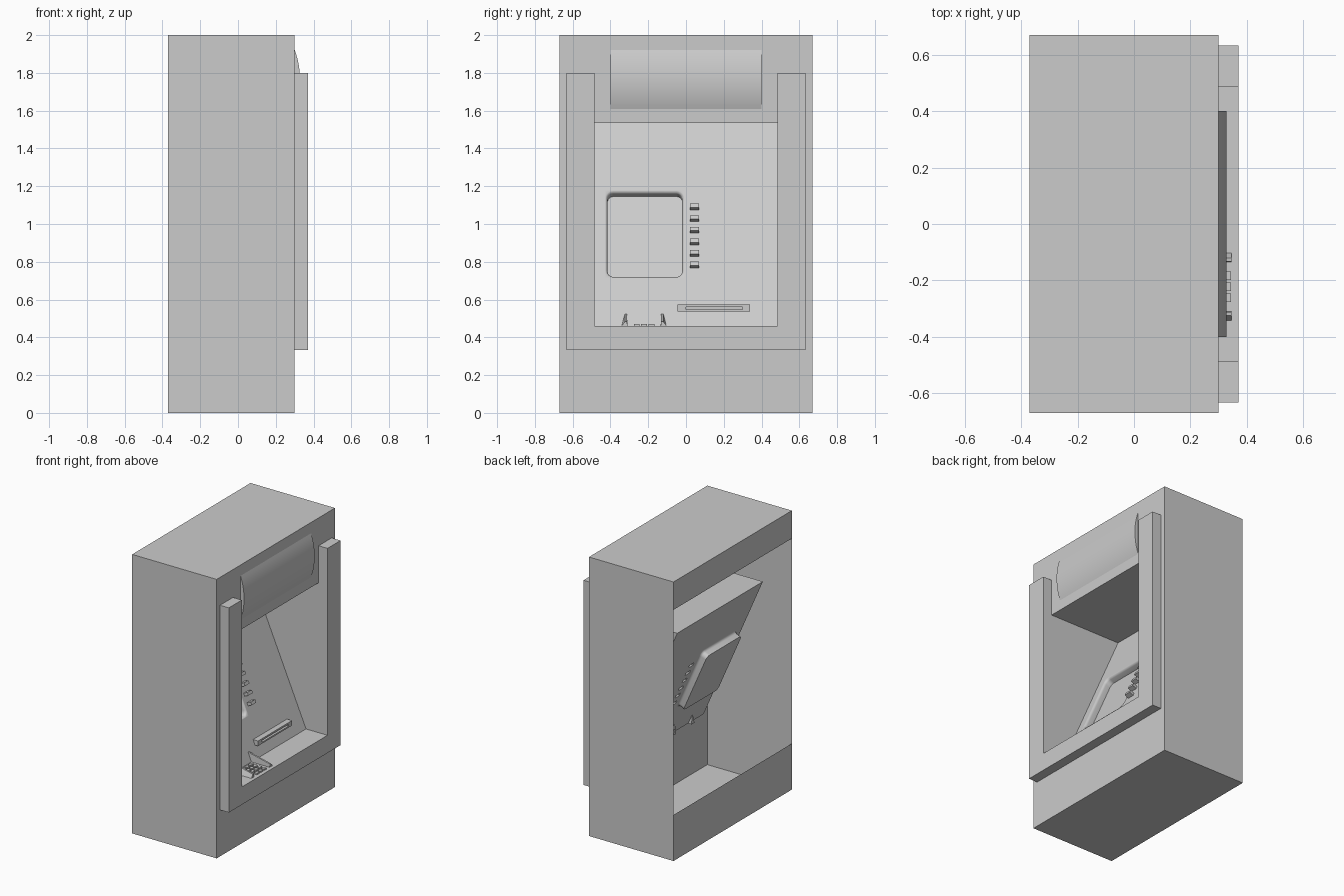
import bpy, bmesh, math
from mathutils import Vector

if "Cube" in bpy.data.objects:
    bpy.data.objects.remove(bpy.data.objects["Cube"])

GREY = bpy.data.materials.new("light grey")
GREY.diffuse_color = (0.6, 0.6, 0.6, 1)
GREY.use_nodes = True
GREY.node_tree.nodes["Principled BSDF"].inputs["Base Color"].default_value = GREY.diffuse_color


def make(name, verts, faces, smooth=False, solid=False):
    """Mesh object from points and faces; doubles merged."""
    bm = bmesh.new()
    vs = [bm.verts.new(v) for v in verts]
    for f in faces:
        bm.faces.new([vs[i] for i in f])
    bmesh.ops.remove_doubles(bm, verts=bm.verts, dist=1e-5)
    if solid:
        bmesh.ops.recalc_face_normals(bm, faces=bm.faces)
    me = bpy.data.meshes.new(name)
    bm.to_mesh(me)
    bm.free()
    me.materials.append(GREY)
    ob = bpy.data.objects.new(name, me)
    bpy.context.collection.objects.link(ob)
    if smooth:
        bpy.ops.object.select_all(action='DESELECT')
        ob.select_set(True)
        bpy.context.view_layer.objects.active = ob
        bpy.ops.object.shade_smooth_by_angle(angle=math.radians(40))
    return ob


def prism(name, a, b, smooth=False):
    """Closed solid between two matching outlines."""
    n = len(a)
    faces = [(i, (i + 1) % n, n + (i + 1) % n, n + i) for i in range(n)]
    faces += [tuple(range(n))[::-1], tuple(range(n, 2 * n))]
    return make(name, a + b, faces, smooth, True)


def box(name, x0, x1, y0, y1, z0, z1):
    def ring(x):
        return [(x, y0, z0), (x, y1, z0), (x, y1, z1), (x, y0, z1)]
    return prism(name, ring(x0), ring(x1))


def sheet(name, place, border, holes):
    """Thin wall in (y, z) with rectangular holes (y0, y1, z0, z1)."""
    rects = [border] + holes
    ys = sorted({v for r in rects for v in r[:2]})
    zs = sorted({v for r in rects for v in r[2:]})
    verts, faces = [], []
    for y0, y1 in zip(ys, ys[1:]):
        for z0, z1 in zip(zs, zs[1:]):
            cy, cz = (y0 + y1) / 2, (z0 + z1) / 2
            if any(h[0] < cy < h[1] and h[2] < cz < h[3] for h in holes):
                continue
            k = len(verts)
            verts += [place(y0, z0), place(y1, z0), place(y1, z1), place(y0, z1)]
            faces.append((k, k + 1, k + 2, k + 3))
    return make(name, verts, faces)


# Main dimensions
XB, XF, XR = -0.37, 0.30, 0.37          # back, front wall, frame front
W, A = 0.67, 0.485                      # half widths: cabinet, alcove
SHELF, CEIL = 0.46, 1.535               # alcove floor and ceiling
PX0, PX1 = 0.20, -0.27                  # slanted panel x at bottom and top
N = Vector((CEIL - SHELF, 0, PX0 - PX1)).normalized()


def on_panel(y, z, h=0.0):
    x = PX0 + (PX1 - PX0) * (z - SHELF) / (CEIL - SHELF)
    return Vector((x, y, z)) + N * h


# Cabinet shell, open across the middle of the back
c = [(x, y, z) for z in (0, 0.33, 1.8, 2) for x, y in
     ((XB, -W), (XF, -W), (XF, W), (XB, W))]
make("cabinet_shell", c, [(3, 2, 1, 0), (12, 13, 14, 15), (0, 1, 13, 12), (2, 3, 15, 14),
                          (3, 0, 4, 7), (11, 8, 12, 15)])
sheet("cabinet_front", lambda y, z: (XF, y, z), (-W, W, 0, 2), [(-A, A, SHELF, CEIL)])

# Raised U-shaped surround
u = [(-0.632, 1.8), (-0.632, 0.333), (0.632, 0.333), (0.632, 1.8),
     (A, 1.8), (A, SHELF), (-A, SHELF), (-A, 1.8)]
prism("front_surround", [(XF, *p) for p in u], [(XR, *p) for p in u])

# Alcove floor, ceiling and cheeks
prof = [(XR, SHELF), (PX0, SHELF), (PX1, CEIL), (XF, CEIL), (XF, SHELF)]
v = [(x, s * A, z) for s in (-1, 1) for x, z in prof]
make("alcove_lining", v, [(0, 5, 6, 1), (3, 2, 7, 8), (1, 2, 3, 4), (9, 8, 7, 6)])

# Slanted control panel with openings for the screen and buttons
screen = (-0.427, -0.008, 0.713, 1.177)
buttons = [(0.02, 0.07, 0.767 + 0.0615 * i, 0.787 + 0.0615 * i) for i in range(6)]
sheet("control_panel", on_panel, (-A, A, SHELF, CEIL), [screen] + buttons)

# Side buttons, hollow behind
for y0, y1, z0, z1 in buttons:
    q = ((y0, z0), (y1, z0), (y1, z1), (y0, z1))
    make("side_button", [on_panel(y, z, h) for h in (0, 0.033) for y, z in q],
         [(0, 1, 5, 4), (1, 2, 6, 5), (2, 3, 7, 6), (3, 0, 4, 7), (4, 5, 6, 7)])


# Recessed screen with a soft rim and rounded corners
def rounded(inset, r, h, steps=6):
    y0, y1, z0, z1 = screen
    pts = []
    for cy, cz, a0 in ((y1 - inset - r, z1 - inset - r, 0), (y0 + inset + r, z1 - inset - r, 90),
                       (y0 + inset + r, z0 + inset + r, 180), (y1 - inset - r, z0 + inset + r, 270)):
        for i in range(steps + 1):
            a = math.radians(a0 + 90 * i / steps)
            pts.append(on_panel(cy + r * math.cos(a), cz + r * math.sin(a), h))
    return pts


rings = [rounded(0, 0, 0), rounded(0.001, 0.04, 0), rounded(0.005, 0.037, -0.003),
         rounded(0.01, 0.032, -0.008), rounded(0.012, 0.03, -0.016), rounded(0.012, 0.03, -0.05)]
n = len(rings[0])
faces = []
for k in range(len(rings) - 1):
    for i in range(n):
        j = (i + 1) % n
        if k == 0 and i % 7 == 6:       # straight edge of the square opening
            faces.append((i, j, n + j, n + i))
        elif k == 0:                    # fan from the square corner
            faces.append((i - i % 7, n + j, n + i))
        else:
            faces.append((k * n + i, k * n + j, (k + 1) * n + j, (k + 1) * n + i))
faces.append(tuple(range((len(rings) - 1) * n, len(rings) * n)))
make("screen_recess", [p for r in rings for p in r], faces, True)

# Card slot with a recessed mouth
loops = [(0.12, -0.045, 0.34, 0.537, 0.573), (0.19, -0.045, 0.34, 0.537, 0.573),
         (0.19, 0.0, 0.30, 0.548, 0.561), (0.172, 0.0, 0.30, 0.548, 0.561)]
v, faces = [], [(12, 13, 14, 15)]
for x, y0, y1, z0, z1 in loops:
    v += [(x, y0, z0), (x, y1, z0), (x, y1, z1), (x, y0, z1)]
for k in range(3):
    for i in range(4):
        j = (i + 1) % 4
        faces.append((4 * k + i, 4 * k + j, 4 * k + 4 + j, 4 * k + 4 + i))
make("card_slot", v, faces)

# Keypad: two sloping privacy guards and a block of keys
KY = -0.222
for s in (-1, 1):
    def guard(d_low, d_top):
        return [(0.172, KY + s * d_low, SHELF), (0.172, KY + s * d_top, 0.523),
                (0.345, KY + s * d_top, 0.483), (0.345, KY + s * d_low, SHELF)]
    prism("keypad_guard", guard(0.088, 0.09), guard(0.12, 0.102))
for col in (-1, 0, 1):
    for row in range(4):
        x, y = 0.228 + 0.035 * row, KY + 0.039 * col
        box("keypad_key", x - 0.011, x + 0.011, y - 0.015, y + 0.015, SHELF - 0.002, SHELF + 0.011)

# Curved header bulge
arc, half, rise = [], 0.157, 0.028
R = (half * half + rise * rise) / (2 * rise)
for i in range(17):
    t = -half + 2 * half * i / 16
    arc.append((XF + math.sqrt(R * R - t * t) - (R - rise), 1.765 + t))
prism("header_bulge", [(x, -0.4, z) for x, z in arc], [(x, 0.4, z) for x, z in arc], True)
